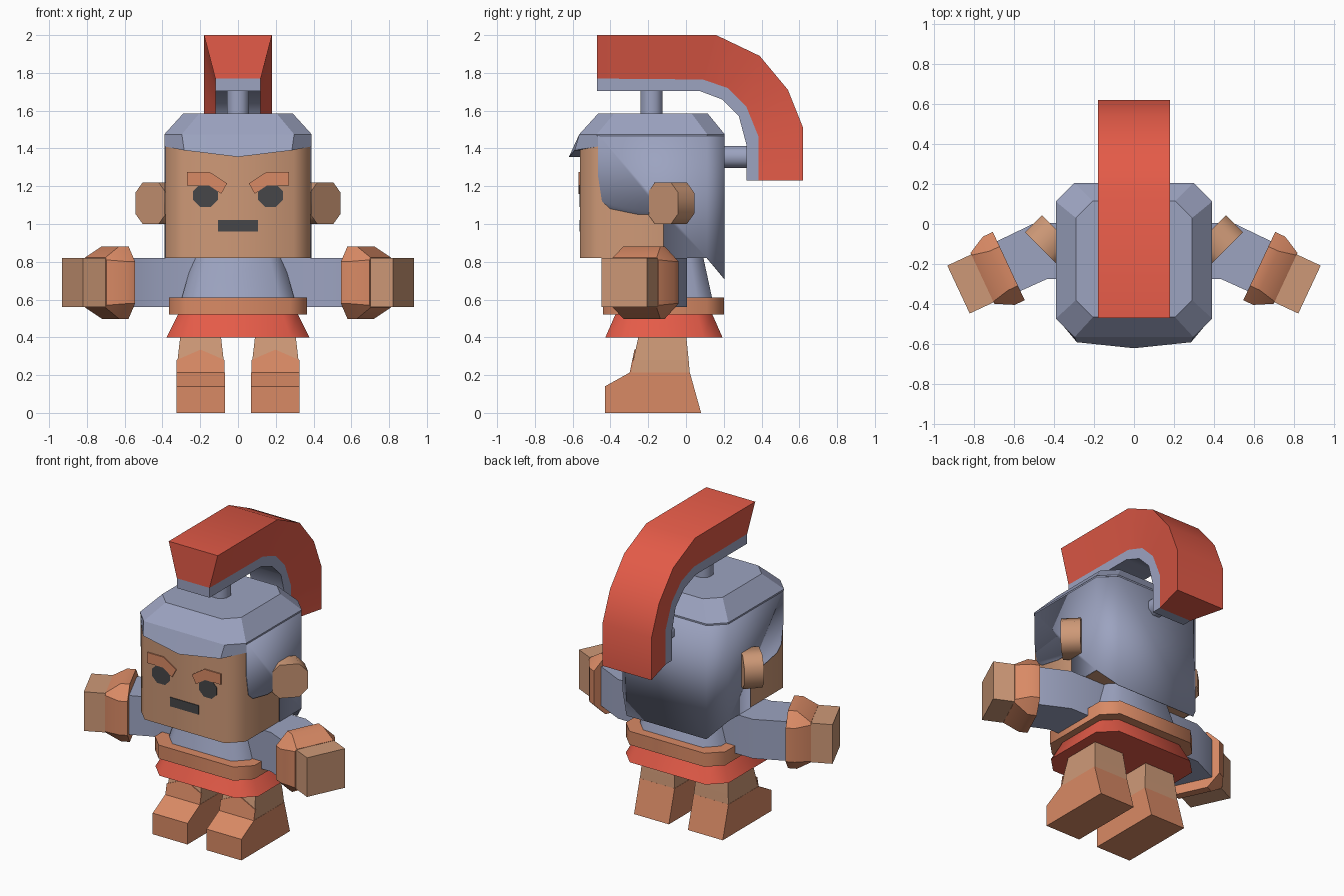
import bpy, bmesh, math
from mathutils import Vector

if "Cube" in bpy.data.objects:
    bpy.data.objects.remove(bpy.data.objects["Cube"])


def material(name, rgb):
    m = bpy.data.materials.new(name)
    lin = [(c / 255 / 12.92) if c < 11 else ((c / 255 + 0.055) / 1.055) ** 2.4 for c in rgb]
    m.diffuse_color = (*lin, 1)
    m.use_nodes = True
    m.node_tree.nodes["Principled BSDF"].inputs["Base Color"].default_value = m.diffuse_color
    return m


RED = material("crest red", (228, 91, 72))
STEEL = material("blue steel", (156, 163, 192))
SKIN = material("skin", (206, 153, 119))
LEATHER = material("orange leather", (217, 138, 101))
DARK = material("charcoal", (70, 70, 72))


def build(name, verts, faces, mat, smooth=50):
    bm = bmesh.new()
    vs = [bm.verts.new(v) for v in verts]
    for f in faces:
        bm.faces.new([vs[i] for i in f])
    bmesh.ops.recalc_face_normals(bm, faces=bm.faces)
    me = bpy.data.meshes.new(name)
    bm.to_mesh(me)
    bm.free()
    me.materials.append(mat)
    ob = bpy.data.objects.new(name, me)
    bpy.context.collection.objects.link(ob)
    if smooth:
        bpy.ops.object.select_all(action='DESELECT')
        ob.select_set(True)
        bpy.context.view_layer.objects.active = ob
        bpy.ops.object.shade_smooth_by_angle(angle=math.radians(smooth))
    return ob


def loft(name, rings, mat, smooth=50):
    """Skin a list of equal rings and cap both ends."""
    n = len(rings[0])
    verts = [p for r in rings for p in r]
    faces = [(k * n + i, k * n + (i + 1) % n, (k + 1) * n + (i + 1) % n, (k + 1) * n + i)
             for k in range(len(rings) - 1) for i in range(n)]
    faces += [tuple(range(n)), tuple(range(len(verts) - n, len(verts)))]
    return build(name, verts, faces, mat, smooth)


def octo(hx, hy, c, d=None):
    """Rectangle with cut corners."""
    d = c if d is None else d
    return [(hx, -hy + d), (hx, hy - d), (hx - c, hy), (-hx + c, hy),
            (-hx, hy - d), (-hx, -hy + d), (-hx + c, -hy), (hx - c, -hy)]


def flat(hx, hy, c, z, cy):
    return [(x, y + cy, z) for x, y in octo(hx, hy, c)]


def plate(name, pts, mat, y0, y1):
    return loft(name, [[(x, y, z) for x, z in pts] for y in (y0, y1)], mat, 0)


# Head block
loft("head", [flat(.385, .38, .09, z, -.18) for z in (.82, 1.47)], SKIN)

# Helmet dome with sloping shoulders
loft("helmet_dome", [flat(.39, .385, .093, 1.465, -.18), flat(.39, .385, .093, 1.475, -.18),
                     flat(.29, .29, .085, 1.585, -.175)], STEEL, 20)

# Pointed brow rim across the front of the helmet
top = [(-.39, -.465, 1.475), (-.297, -.565, 1.475), (0, -.565, 1.475),
       (.297, -.565, 1.475), (.39, -.465, 1.475)]
rim = [(-.388, -.467, 1.41), (-.285, -.59, 1.39), (0, -.62, 1.355),
       (.285, -.59, 1.39), (.388, -.467, 1.41)]
under = [(-.37, -.45, 1.41), (-.285, -.54, 1.39), (0, -.54, 1.355),
         (.285, -.54, 1.39), (.37, -.45, 1.41)]
build("helmet_brow_rim", top + rim + under,
      [(a + i, a + i + 1, a + i + 6, a + i + 5) for a in (0, 5) for i in range(4)], STEEL, 30)

# Helmet cheeks and neck guard: one thin wall wrapped round sides and back
cheek = [(.11, 1.475), (-.465, 1.475), (-.465, 1.25), (-.445, 1.12), (-.4, 1.08),
         (-.25, 1.05), (-.12, 1.05), (-.12, .82), (.11, .82)]
n = len(cheek)
wall = [(s * .388, y, z) for s in (1, -1) for y, z in cheek]
wall += [(s * .293, .203, z) for s in (1, -1) for z in (1.475, .71)]
shell = build("helmet_wall", wall,
              [tuple(range(n)), tuple(range(n, 2 * n)), (0, n - 1, 2 * n + 1, 2 * n),
               (n, 2 * n - 1, 2 * n + 3, 2 * n + 2),
               (2 * n, 2 * n + 1, 2 * n + 3, 2 * n + 2)], STEEL)
mod = shell.modifiers.new("thickness", 'SOLIDIFY')
mod.thickness = .004
mod.offset = 0

# Crest and its steel holder, swept over the head
outer = [(-.47, 2), (.16, 2), (.39, 1.89), (.54, 1.71), (.62, 1.51), (.62, 1.23)]
mid = [(-.47, 1.77), (.09, 1.765), (.22, 1.72), (.32, 1.62), (.385, 1.46), (.385, 1.23)]
inner = [(-.47, 1.705), (.07, 1.705), (.19, 1.66), (.28, 1.57), (.32, 1.42), (.32, 1.23)]


def sweep(name, a, b, wa, wb, mat):
    loft(name, [[(-wa, *p), (wa, *p), (wb, *q), (-wb, *q)] for p, q in zip(a, b)], mat, 40)


sweep("crest", outer, mid, .18, .12, RED)
sweep("crest_holder", mid, inner, .12, .12, STEEL)

# Posts joining the holder to the helmet
loft("top_post", [flat(.058, .058, .034, z, -.182) for z in (1.57, 1.72)], STEEL)
loft("back_post", [[(x, y, z + 1.355) for x, z in octo(.058, .058, .034)]
                   for y in (.19, .34)], STEEL)

# Mouth
plate("mouth", [(-.105, .96), (.105, .96), (.105, 1.02), (-.105, 1.02)], DARK, -.564, -.555)

# Torso, belt and skirt
loft("torso", [flat(.30, .26, .08, .6, -.12), flat(.235, .21, .07, .83, -.12)], STEEL)
loft("belt", [flat(.365, .32, .09, z, -.12) for z in (.52, .61)], LEATHER)
loft("skirt", [flat(.378, .31, .10, .4, -.117), flat(.315, .255, .08, .525, -.117)], RED)

for s, side in ((1, "right"), (-1, "left")):
    # Eyes and slanted brows
    plate(side + "_eye", [(s * .172 + x, z + 1.15) for x, z in octo(.065, .06, .036)],
          DARK, -.563, -.555)
    plate(side + "_brow", [(s * x, z) for x, z in
                           ((.27, 1.275), (.15, 1.275), (.058, 1.215), (.088, 1.16),
                            (.155, 1.205), (.27, 1.205))], LEATHER, -.568, -.559)

    # Ears: eight-sided slabs angled forward
    k = math.sqrt(.5)
    loft(side + "_ear", [[(s * (.42 + k * u + k * t), -.08 + k * u - k * t, 1.11 + z)
                          for u, z in octo(.115, .11, .055)] for t in (-.06, .06)], SKIN)

    # Arm: straight upper arm, mitred elbow, forearm angled forward
    axis = Vector((.906, -.423))
    perp = Vector((.423, .906))
    wrist = Vector((.625, -.21))

    def slab(along, half):
        c = wrist + axis * along
        return [c + perp * half, c - perp * half]

    def section(a, b, z0=.56, z1=.82):
        return [(s * a[0], a[1], z0), (s * b[0], b[1], z0), (s * b[0], b[1], z1), (s * a[0], a[1], z1)]

    loft(side + "_arm", [section((.15, .005), (.15, -.275)),
                         section((.495, .005), (.435, -.275)),
                         section(*slab(.03, .137))], STEEL, 30)

    # Flared cuff and square fist
    rings = []
    for along, h, hz, c in ((0, .188, .192, .08), (.055, .188, .192, .08), (.145, .14, .132, .012)):
        m = wrist + axis * along
        rings.append([(s * (m.x + perp.x * u), m.y + perp.y * u, .69 + z)
                      for u, z in octo(h, hz, c)])
    loft(side + "_cuff", rings, LEATHER, 40)
    loft(side + "_fist", [section(*slab(a, .132)) for a in (.1, .277)], SKIN, 0)

    # Boot, from its side profile
    cx = s * .198
    boot = [(-.43, 0), (-.43, .14), (-.295, .215), (.02, .215), (.08, 0)]
    loft(side + "_boot", [[(cx + w, y, z) for y, z in boot] for w in (-.128, .128)], LEATHER, 0)

    # Leg, tapering up into the skirt
    loft(side + "_leg", [[(cx + x, y, z) for x, y in ((-w, a), (w, a), (w, b), (-w, b))]
                         for w, a, b, z in ((.127, -.293, .02, .21), (.122, -.279, .014, .28),
                                            (.106, -.248, 0, .42))], SKIN, 0)

    # Pointed shin guard lying on the front of the leg
    shin = [(-.127, .21), (.127, .21), (.127, .28), (0, .335), (-.127, .28)]
    loft(side + "_shin_guard", [[(cx + x, -.295 + (z - .21) * .21 + d, z) for x, z in shin]
                                for d in (-.004, .005)], LEATHER, 0)
